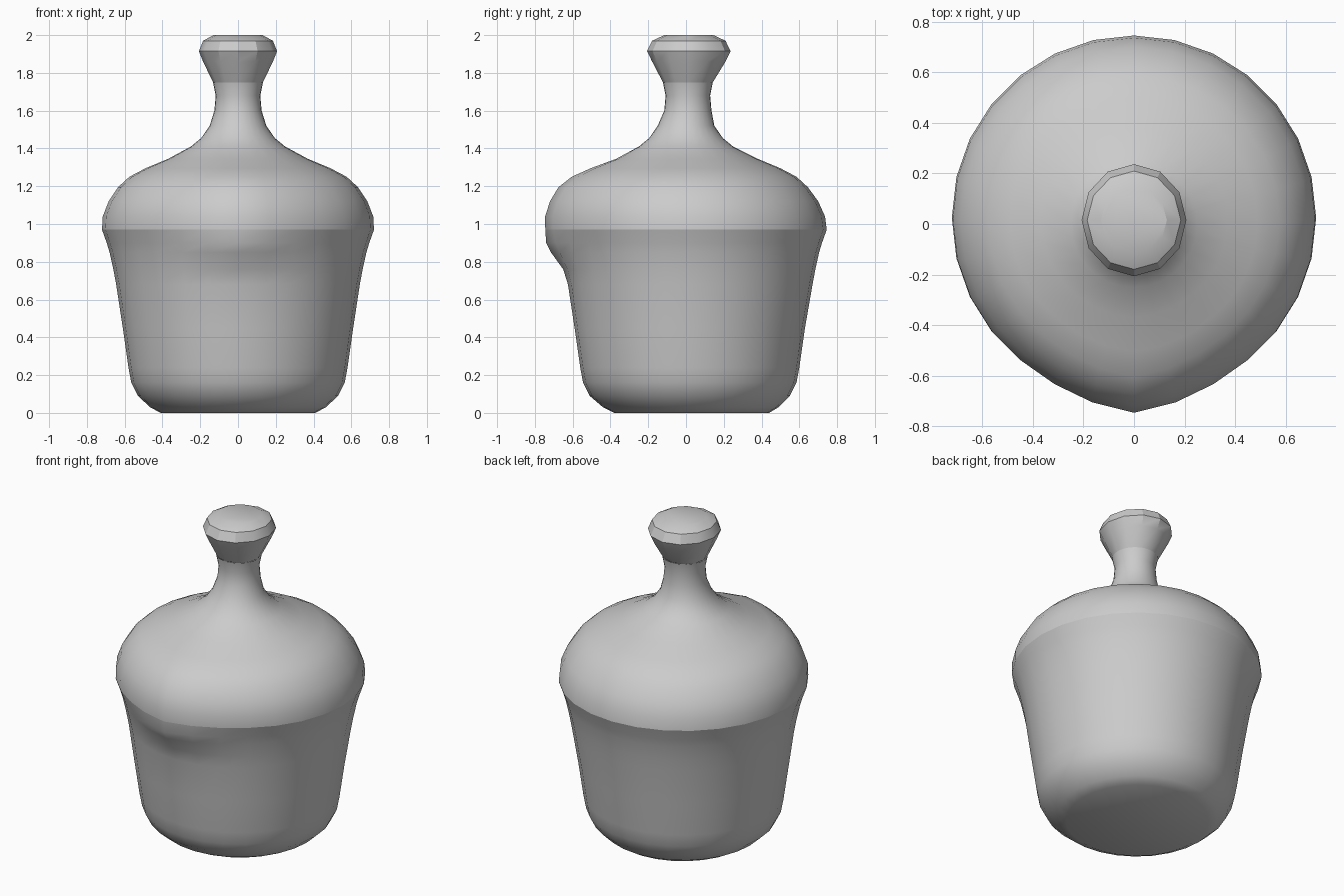
import bpy
import math

cube = bpy.data.objects.get("Cube")
if cube:
    bpy.data.objects.remove(cube)

grey = bpy.data.materials.new("plain grey")
grey.use_nodes = True
COLOUR = (0.6, 0.6, 0.6, 1.0)
grey.diffuse_color = COLOUR
grey.node_tree.nodes["Principled BSDF"].inputs["Base Color"].default_value = COLOUR


def lathe(name, rings, sides, smooth_angle, cap_bottom=False, cap_top=False):
    """Turn rings of (radius, z, centre y, front spout push, y stretch)."""
    verts, faces = [], []
    for r, z, cy, push, stretch in rings:
        for i in range(sides):
            a = 2 * math.pi * i / sides - math.pi / 2
            off = abs((a + math.pi / 2 + math.pi) % (2 * math.pi) - math.pi)
            spout = push * max(0.0, 1 - off / 0.6) ** 1.3
            verts.append(((r + spout) * math.cos(a),
                          cy + (r + spout) * stretch * math.sin(a), z))
    for k in range(len(rings) - 1):
        for i in range(sides):
            j = (i + 1) % sides
            a, b = k * sides, (k + 1) * sides
            faces.append((a + i, a + j, b + j, b + i))
    if cap_bottom:
        faces.append(tuple(reversed(range(sides))))
    if cap_top:
        start = (len(rings) - 1) * sides
        faces.append(tuple(range(start, start + sides)))
    mesh = bpy.data.meshes.new(name)
    mesh.from_pydata(verts, [], faces)
    mesh.materials.append(grey)
    obj = bpy.data.objects.new(name, mesh)
    bpy.context.collection.objects.link(obj)
    bpy.ops.object.select_all(action="DESELECT")
    obj.select_set(True)
    bpy.context.view_layer.objects.active = obj
    bpy.ops.object.shade_smooth_by_angle(angle=math.radians(smooth_angle))
    return obj


# Tapered body with a rounded base and the underside of the spout
lathe("pot_body", [
    (0.41, 0.0, 0.03, 0, 1), (0.465, 0.03, 0.025, 0, 1),
    (0.53, 0.09, 0.02, 0, 1), (0.565, 0.16, 0.02, 0, 1),
    (0.58, 0.24, 0.02, 0, 1), (0.61, 0.45, 0.02, 0, 1),
    (0.645, 0.68, 0.025, 0.005, 1), (0.66, 0.76, 0.025, 0.015, 1),
    (0.68, 0.85, 0.025, 0.06, 1), (0.695, 0.90, 0.025, 0.07, 1),
    (0.72, 0.97, 0.025, 0.05, 1),
], 28, 40, cap_bottom=True)

# Domed lid flowing into the neck, with the top of the spout
lathe("lid_and_neck", [
    (0.72, 0.97, 0.025, 0.05, 1), (0.716, 1.04, 0.02, 0.05, 1),
    (0.685, 1.12, 0.015, 0.05, 1), (0.635, 1.195, 0.01, 0.05, 1),
    (0.575, 1.25, 0.01, 0.04, 1), (0.49, 1.295, 0.01, 0.025, 1),
    (0.37, 1.345, 0.01, 0.01, 1), (0.25, 1.41, 0.0, 0, 1),
    (0.195, 1.455, 0.0, 0, 1), (0.15, 1.52, 0.0, 0, 1),
    (0.125, 1.60, 0.01, 0, 1), (0.118, 1.68, 0.01, 0, 1),
    (0.132, 1.75, 0.01, 0, 1),
], 28, 40)

# Faceted knob at the top
lathe("knob", [
    (0.132, 1.75, 0.01, 0, 1), (0.185, 1.86, 0.015, 0, 1.05),
    (0.207, 1.915, 0.015, 0, 1.07), (0.185, 1.97, 0.015, 0, 1.05),
    (0.13, 2.0, 0.015, 0, 1),
], 12, 28, cap_top=True)
